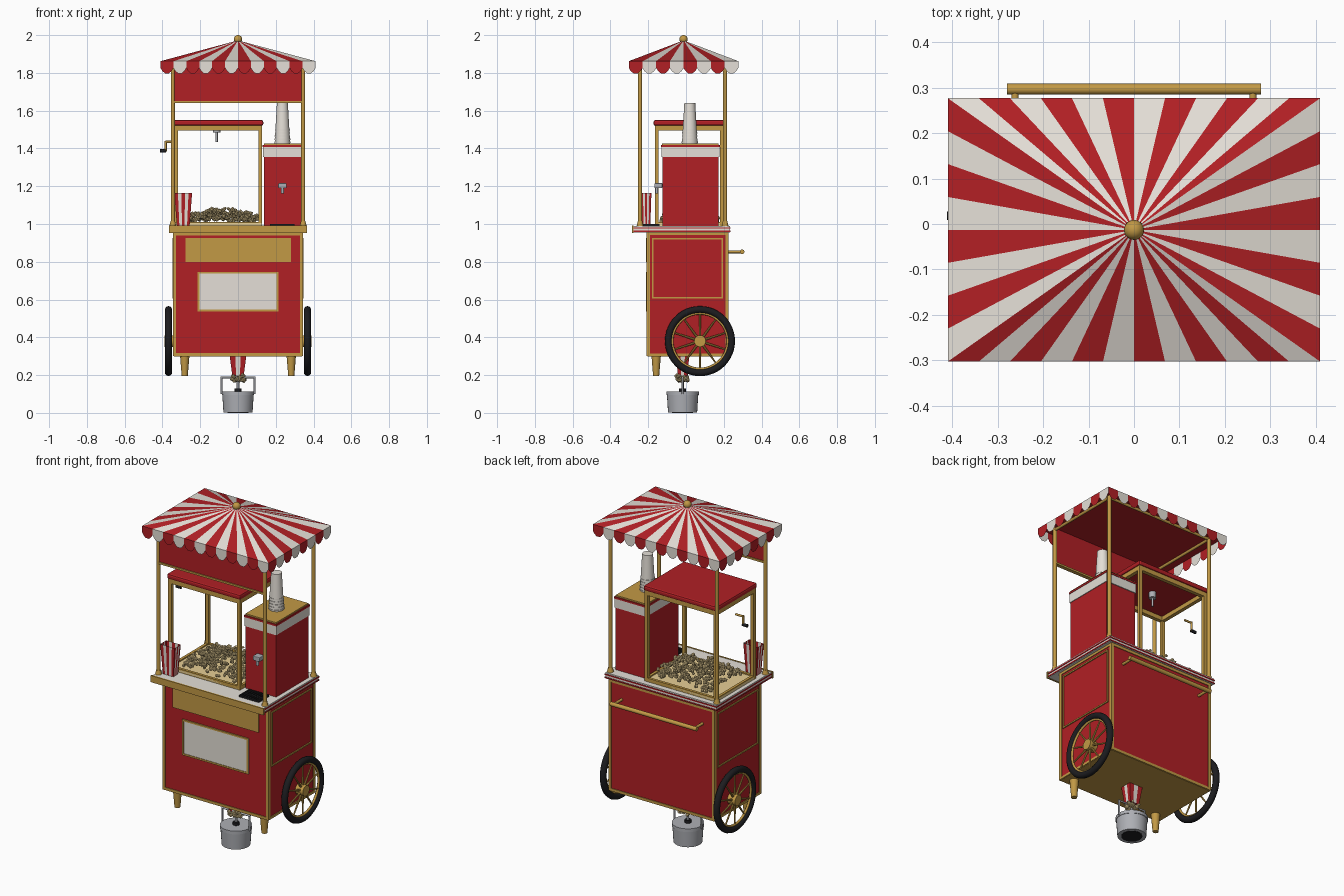
import bpy, bmesh, math, random
from mathutils import Vector, Matrix

random.seed(4)
if "Cube" in bpy.data.objects:
    bpy.data.objects.remove(bpy.data.objects["Cube"])


def material(name, *rgb):
    m = bpy.data.materials.new(name)
    m.use_nodes = True
    m.diffuse_color = (*rgb, 1)
    m.node_tree.nodes["Principled BSDF"].inputs["Base Color"].default_value = (*rgb, 1)
    return m


RED = material("red paint", 0.44, 0.014, 0.018)
WHITE = material("warm white", 0.78, 0.74, 0.68)
GOLD = material("brass", 0.54, 0.32, 0.06)
BLACK = material("black rubber", 0.012, 0.012, 0.014)
STEEL = material("steel", 0.42, 0.43, 0.46)
CREAM = material("popcorn cream", 0.8, 0.62, 0.3)


def finish(name, bm, *mats):
    me = bpy.data.meshes.new(name)
    bm.to_mesh(me)
    bm.free()
    for m in mats:
        me.materials.append(m)
    ob = bpy.data.objects.new(name, me)
    bpy.context.collection.objects.link(ob)
    return ob


def smooth(ob):
    bpy.ops.object.select_all(action="DESELECT")
    ob.select_set(True)
    bpy.context.view_layer.objects.active = ob
    bpy.ops.object.shade_smooth_by_angle(angle=math.radians(40))
    return ob


def box(name, xs, ys, zs, mat, bevel=0):
    """Box from (low, high) ranges along each axis."""
    bm = bmesh.new()
    size = [b - a for a, b in (xs, ys, zs)]
    mid = [(a + b) / 2 for a, b in (xs, ys, zs)]
    bmesh.ops.create_cube(bm, size=1, matrix=Matrix.Translation(mid) @ Matrix.Diagonal((*size, 1)))
    ob = finish(name, bm, mat)
    if bevel:
        mod = ob.modifiers.new("bevel", "BEVEL")
        mod.width, mod.segments = bevel, 2
    return ob


def rod(name, a, b, r, mat, r_end=None, sides=16):
    """Round bar or cone between two points."""
    a, b = Vector(a), Vector(b)
    turn = (b - a).to_track_quat("Z", "Y").to_matrix().to_4x4()
    bm = bmesh.new()
    bmesh.ops.create_cone(bm, cap_ends=True, segments=sides, radius1=r, radius2=r if r_end is None else r_end,
                          depth=(b - a).length, matrix=Matrix.Translation((a + b) / 2) @ turn)
    return smooth(finish(name, bm, mat))


def frame(name, axis, at, us, vs, w, mat, depth=0.008):
    """Flat rectangular border on a plane across the given axis."""
    (u0, u1), (v0, v1) = us, vs
    d = (at - depth / 2, at + depth / 2)
    for part, u, v in (("bottom", us, (v0, v0 + w)), ("top", us, (v1 - w, v1)),
                       ("start", (u0, u0 + w), vs), ("end", (u1 - w, u1), vs)):
        ranges = [u, v]
        ranges.insert(axis, d)
        box(f"{name}_{part}", *ranges, mat)


def striped_carton(name, x, y, top, base, z0, z1, n):
    """Tapered open carton with vertical stripes."""
    bm = bmesh.new()
    corners = [(-1, -1), (1, -1), (1, 1), (-1, 1)]
    for i, (p, q) in enumerate(zip(corners, corners[1:] + corners[:1])):
        for k in range(n):
            quad = []
            for t, size, z in ((k, base, z0), (k + 1, base, z0), (k + 1, top, z1), (k, top, z1)):
                c = Vector(p).lerp(Vector(q), t / n)
                quad.append(bm.verts.new((x + c.x * size[0], y + c.y * size[1], z)))
            bm.faces.new(quad).material_index = k % 2
    bm.faces.new([bm.verts.new((x + a * base[0], y + b * base[1], z0)) for a, b in corners])
    finish(name, bm, RED, WHITE)


def kernels(name, count, place):
    bm = bmesh.new()
    for _ in range(count):
        p, r = Vector(place()), random.uniform(0.007, 0.011)
        for _ in range(2):
            off = Vector([random.uniform(-r, r) for _ in range(3)]) * 0.8
            bmesh.ops.create_icosphere(bm, subdivisions=1, radius=r, matrix=Matrix.Translation(p + off))
    return finish(name, bm, CREAM)


# Cabinet with brass edging
BX, Y0, Y1, Z0, Z1 = 0.34, -0.205, 0.222, 0.305, 0.955
box("cabinet", (-BX, BX), (Y0, Y1), (Z0, Z1), RED)
box("cabinet_floor", (-BX, BX), (Y0, Y1), (Z0 - 0.006, Z0), GOLD)
for y in (Y0, Y1):
    frame("cabinet_edge", 1, y, (-BX - 0.004, BX + 0.004), (Z0 - 0.004, Z1), 0.016, GOLD)
for s in (-1, 1):
    frame("cabinet_side_edge", 0, s * BX, (Y0, Y1), (Z0 - 0.004, Z1), 0.014, GOLD)
    frame("side_panel_trim", 0, s * BX, (-0.18, 0.195), (0.605, 0.925), 0.008, GOLD, 0.012)
box("front_drawer", (-0.277, 0.28), (Y0 - 0.007, Y0), (0.8, 0.925), GOLD)
box("front_sign", (-0.215, 0.215), (Y0 - 0.004, Y0), (0.54, 0.745), WHITE)
frame("front_sign_trim", 1, Y0, (-0.215, 0.215), (0.538, 0.747), 0.01, GOLD, 0.014)

# Counter top with striped edge and brass nosing
box("counter", (-0.36, 0.36), (-0.28, 0.232), (Z1, 0.99), WHITE)
for z in (0.961, 0.979):
    frame("counter_stripe", 2, z, (-0.363, 0.363), (-0.28, 0.235), 0.01, RED, 0.007)
box("counter_nosing", (-0.365, 0.365), (-0.287, -0.278), (Z1 - 0.002, 0.992), GOLD)

# Legs, push handle and wheels
for s, side in ((-1, "right"), (1, "left")):
    rod(f"{side}_leg", (s * 0.282, -0.158, 0.195), (s * 0.282, -0.158, Z0), 0.016, GOLD, 0.025)
    rod(f"{side}_handle_bracket", (s * 0.262, Y1, 0.853), (s * 0.262, 0.297, 0.853), 0.008, GOLD)
    hub = Vector((s * 0.368, 0.074, 0.38))
    for part, big, small, mat in (("tire", 0.167, 0.0185, BLACK), ("rim", 0.147, 0.007, GOLD)):
        bpy.ops.mesh.primitive_torus_add(location=hub, rotation=(0, math.pi / 2, 0), major_radius=big,
                                         minor_radius=small, major_segments=48, minor_segments=10)
        ring = bpy.context.object
        ring.name = f"{side}_wheel_{part}"
        ring.data.materials.append(mat)
        smooth(ring)
    for k in range(10):
        a = k * math.tau / 10 + math.pi / 10
        tip = hub + Vector((0, math.cos(a), math.sin(a))) * 0.146
        rod(f"{side}_spoke", hub, tip, 0.007, GOLD, 0.004, 8)
    rod(f"{side}_hub", (s * BX, hub.y, hub.z), (s * 0.39, hub.y, hub.z), 0.031, GOLD)
rod("push_handle", (-0.28, 0.297, 0.853), (0.28, 0.297, 0.853), 0.012, GOLD)

# Canopy posts, rails and header panel
PX, PF, PB, EAVE = 0.345, -0.243, 0.207, 1.862
for x in (-PX, PX):
    for y in (PF, PB):
        rod("canopy_post", (x, y, 0.99), (x, y, EAVE), 0.011, GOLD)
        rod("post_foot", (x, y, 0.99), (x, y, 1.015), 0.018, GOLD, 0.012)
    rod("side_rail", (x, PF, 1.85), (x, PB, 1.85), 0.008, GOLD)
rod("back_rail", (-PX, PB, 1.85), (PX, PB, 1.85), 0.008, GOLD)
box("header_panel", (-PX, PX), (PF - 0.005, PF + 0.005), (1.645, EAVE), RED)
box("header_trim", (-PX, PX), (PF - 0.011, PF + 0.011), (1.64, 1.651), GOLD)

# Striped canopy: radial wedges with a scalloped valance
CX, CF, CB, APEX = 0.41, -0.303, 0.277, 1.972
corners = [Vector(c) for c in ((-CX, CF), (CX, CF), (CX, CB), (-CX, CB))]
rim = []
for i, n in enumerate((12, 8, 12, 8)):
    rim += [corners[i].lerp(corners[(i + 1) % 4], k / n) for k in range(n)]
scallop = [(0, 0.036), (0.14, 0.052), (0.34, 0.064), (0.66, 0.064), (0.86, 0.052), (1, 0.036)]
bm = bmesh.new()
for i, p in enumerate(rim):
    q = rim[(i + 1) % len(rim)]
    wedge = [(*p, EAVE), (*q, EAVE), (0, (CF + CB) / 2, APEX)]
    flap = [(*q, EAVE), (*p, EAVE)] + [(*p.lerp(q, t), EAVE - drop) for t, drop in scallop]
    for pts in (wedge, flap):
        bm.faces.new([bm.verts.new(v) for v in pts]).material_index = i % 2
finish("canopy", bm, RED, WHITE)
box("canopy_lining", (-CX + 0.004, CX - 0.004), (CF + 0.004, CB - 0.004), (EAVE - 0.004, EAVE - 0.001), RED)
bm = bmesh.new()
bmesh.ops.create_uvsphere(bm, u_segments=20, v_segments=12, radius=0.022,
                          matrix=Matrix.Translation((0, (CF + CB) / 2, 1.978)))
smooth(finish("canopy_finial", bm, GOLD))

# Popcorn case
KX, KY = (-0.337, 0.128), (-0.165, 0.2)
box("case_floor", KX, KY, (0.99, 1.004), CREAM)
frame("case_base", 2, 1.0, KX, KY, 0.016, GOLD, 0.022)
frame("case_top_frame", 2, 1.508, KX, KY, 0.022, GOLD, 0.026)
box("case_roof", (-0.343, 0.134), (-0.172, 0.206), (1.52, 1.55), RED, 0.01)
for x in (KX[0], KX[1] - 0.02):
    for y in (KY[0], KY[1] - 0.02):
        box("case_post", (x, x + 0.02), (y, y + 0.02), (0.99, 1.5), GOLD)


def heap():
    x, y = random.uniform(-0.27, 0.1), random.uniform(-0.13, 0.17)
    height = 0.075 * max(0.15, 1 - ((x + 0.09) / 0.26) ** 2 - ((y - 0.02) / 0.24) ** 2)
    return x, y, 1.01 + height * random.uniform(0.2, 1)


kernels("popcorn_heap", 330, heap)

# Stirrer stub and side crank
KNOB = (-0.113, 0.018)
rod("stirrer_plate", (*KNOB, 1.485), (*KNOB, 1.52), 0.02, STEEL)
rod("stirrer_shaft", (*KNOB, 1.435), (*KNOB, 1.5), 0.006, STEEL)
rod("crank_shaft", (-0.335, 0.018, 1.435), (-0.385, 0.018, 1.435), 0.006, GOLD)
rod("crank_arm", (-0.383, 0.018, 1.44), (-0.383, 0.018, 1.385), 0.006, GOLD)
rod("crank_grip", (-0.38, 0.018, 1.387), (-0.412, 0.018, 1.387), 0.009, BLACK)

# Drink dispenser with cup stack, tap and drip tray
DX, DY, TAP = (0.137, 0.335), (-0.125, 0.172), 0.235
box("dispenser", DX, DY, (0.99, 1.36), RED)
box("dispenser_band", (0.133, 0.339), (-0.13, 0.177), (1.355, 1.408), WHITE)
box("dispenser_lid", (0.131, 0.341), (-0.132, 0.179), (1.408, 1.419), RED)
box("dispenser_top", (0.137, 0.335), (-0.126, 0.173), (1.419, 1.427), GOLD)
rod("cup_stack", (TAP, 0.02, 1.427), (TAP, 0.02, 1.64), 0.041, WHITE, 0.029, 24)
for k in range(5):
    z = 1.43 + k * 0.016
    rod("cup_rim", (TAP, 0.02, z), (TAP, 0.02, z + 0.006), 0.043 - k * 0.001, WHITE, sides=24)
box("tap_body", (TAP - 0.022, TAP + 0.022), (-0.168, -0.125), (1.19, 1.216), STEEL, 0.004)
rod("tap_spout", (TAP, -0.155, 1.162), (TAP, -0.155, 1.2), 0.008, STEEL)
frame("drip_tray", 2, 0.995, (0.17, 0.3), (-0.235, -0.14), 0.008, BLACK, 0.01)
for k in range(7):
    x = 0.187 + k * 0.016
    box("drip_slat", (x - 0.004, x + 0.004), (-0.235, -0.14), (0.99, 0.998), BLACK)
box("drip_bar", (0.17, 0.3), (-0.192, -0.184), (0.99, 0.998), BLACK)

# Serving carton on the counter
striped_carton("serving_carton", -0.29, -0.211, (0.047, 0.028), (0.034, 0.022), 0.992, 1.165, 5)

# Kettle, spare carton and kernels below the cabinet
U = (0, -0.018)
rod("kettle", (*U, 0.002), (*U, 0.095), 0.077, STEEL, 0.083, 32)
rod("kettle_rim", (*U, 0.095), (*U, 0.114), 0.086, STEEL, sides=32)
rod("kettle_base", (*U, 0), (*U, 0.004), 0.056, BLACK, sides=32)
rod("kettle_knob", (*U, 0.114), (*U, 0.13), 0.018, BLACK)
rod("kettle_stem", (*U, 0.13), (*U, 0.17), 0.007, STEEL)
for s in (-1, 1):
    rod("kettle_bail", (s * 0.088, U[1], 0.1), (s * 0.088, U[1], 0.19), 0.005, STEEL)
    rod("kettle_hook", (s * 0.092, U[1], 0.188), (s * 0.03, U[1], 0.188), 0.005, STEEL)
kernels("spare_kernels", 36, lambda: (random.uniform(-0.036, 0.036), U[1] + random.uniform(-0.032, 0.032),
                                      random.uniform(0.17, 0.198)))
striped_carton("spare_carton", *U, (0.044, 0.036), (0.03, 0.024), 0.195, 0.303, 3)
